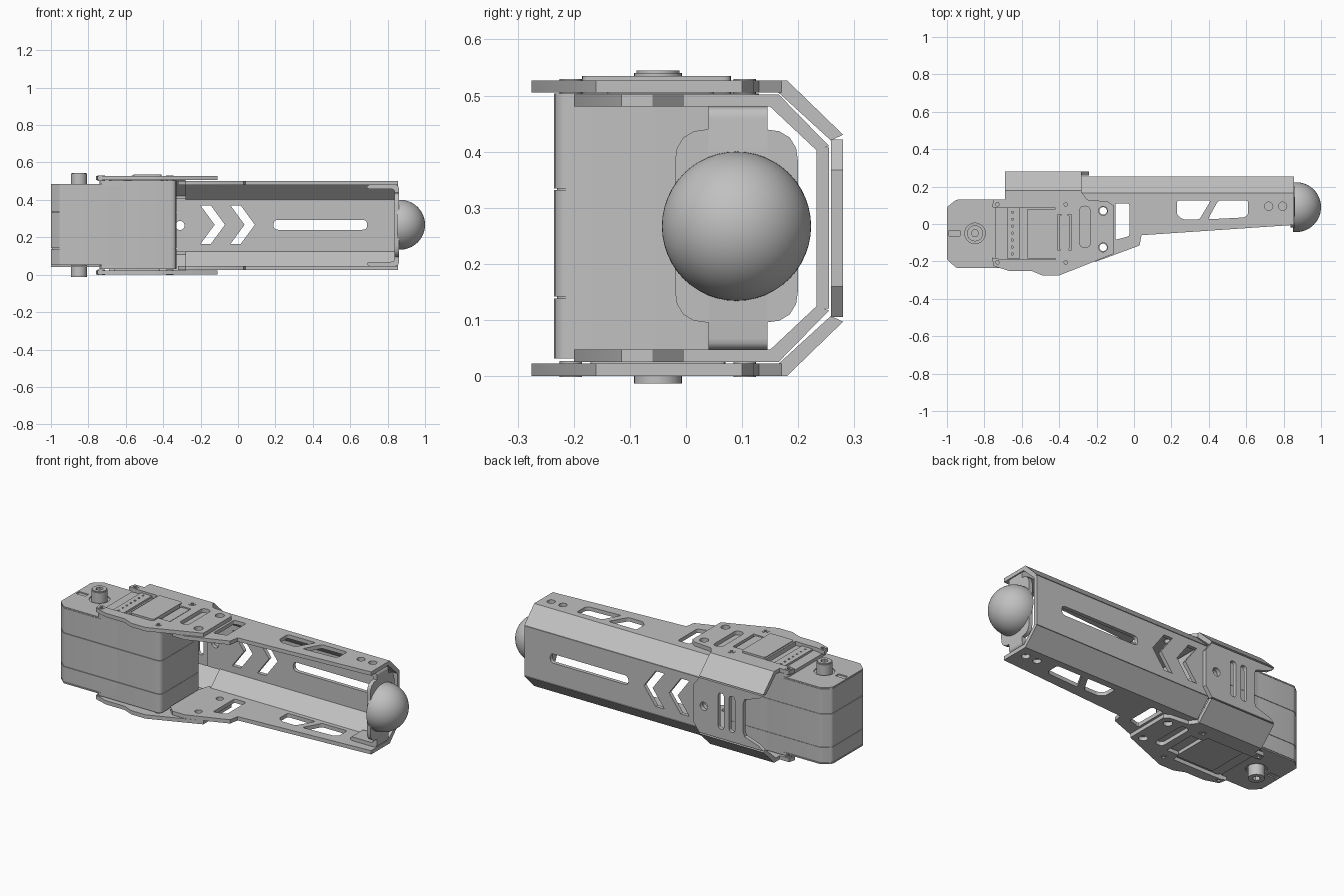
import bpy
import bmesh
import math
from mathutils import Vector, Matrix

default_cube = bpy.data.objects.get("Cube")
if default_cube:
    bpy.data.objects.remove(default_cube, do_unlink=True)

# Single neutral grey used for every part
grey = bpy.data.materials.new("neutral_grey")
grey.use_nodes = True
grey.diffuse_color = (0.53, 0.53, 0.53, 1)
for node in grey.node_tree.nodes:
    if node.type == 'BSDF_PRINCIPLED':
        node.inputs["Base Color"].default_value = grey.diffuse_color

MIRROR_HEIGHT = 0.527   # z and MIRROR_HEIGHT - z are mirror partners


def finish(name, mesh):
    mesh.materials.clear()
    mesh.materials.append(grey)
    for polygon in mesh.polygons:
        polygon.use_smooth = True
    mesh.set_sharp_from_angle(angle=math.radians(30))
    obj = bpy.data.objects.new(name, mesh)
    bpy.context.collection.objects.link(obj)
    return obj


def fillet(points, radius, steps=4):
    """Round every corner of a closed outline."""
    points = [Vector(p) for p in points]
    if not radius:
        return points
    rounded = []
    for i, corner in enumerate(points):
        before = points[i - 1] - corner
        after = points[(i + 1) % len(points)] - corner
        start = corner + before.normalized() * min(radius, before.length * 0.45)
        end = corner + after.normalized() * min(radius, after.length * 0.45)
        for k in range(steps + 1):
            t = k / steps
            rounded.append(start * (1 - t) ** 2 + corner * (2 * t * (1 - t)) + end * t ** 2)
    return rounded


def rect(left, right, low, high):
    return [(left, low), (right, low), (right, high), (left, high)]


def circle(u, v, radius, sides=24):
    turn = math.tau / sides
    return [(u + radius * math.cos(i * turn), v + radius * math.sin(i * turn)) for i in range(sides)]


AXES = {
    'x': Matrix(((0, 0, 1), (1, 0, 0), (0, 1, 0))),
    'y': Matrix(((1, 0, 0), (0, 0, -1), (0, 1, 0))),
    'z': Matrix.Identity(3),
}


def plate(name, outline, low, high, axis='z', holes=(), radius=0.0):
    """Extrude a flat outline with holes between two positions on an axis."""
    curve = bpy.data.curves.new(name, 'CURVE')
    curve.dimensions = '2D'
    curve.fill_mode = 'BOTH'
    curve.extrude = (high - low) / 2
    for loop in [fillet(outline, radius), *holes]:
        spline = curve.splines.new('POLY')
        spline.points.add(len(loop) - 1)
        for point, place in zip(spline.points, loop):
            point.co = (place[0], place[1], 0, 1)
        spline.use_cyclic_u = True
    helper = bpy.data.objects.new(name + "_outline", curve)
    bpy.context.collection.objects.link(helper)
    graph = bpy.context.evaluated_depsgraph_get()
    mesh = bpy.data.meshes.new_from_object(helper.evaluated_get(graph))
    bpy.data.objects.remove(helper, do_unlink=True)
    middle = (low + high) / 2
    offset = Vector([middle if letter == axis else 0 for letter in 'xyz'])
    bm = bmesh.new()
    bm.from_mesh(mesh)
    for vert in bm.verts:
        vert.co = AXES[axis] @ vert.co + offset
    bmesh.ops.remove_doubles(bm, verts=bm.verts, dist=0.0001)
    bmesh.ops.recalc_face_normals(bm, faces=bm.faces)
    bm.to_mesh(mesh)
    bm.free()
    return finish(name, mesh)


def both_sides(name, outline, low, high, **options):
    """Horizontal plate on the top and its mirror on the bottom."""
    plate("top_" + name, outline, low, high, **options)
    plate("bottom_" + name, outline, MIRROR_HEIGHT - high, MIRROR_HEIGHT - low, **options)


def bends(name, strip, left, right):
    """Sloped strips joining the side plates to the back wall."""
    plate("top_" + name, strip, left, right, axis='x')
    lower = [(y, MIRROR_HEIGHT - z) for y, z in strip]
    plate("bottom_" + name, lower, left, right, axis='x')


# Motor housing: three stacked layers separated by fine seams
rear_outline = [(-1, -.19), (-.95, -.235), (-.6, -.235), (-.6, .13), (-.95, .13), (-1, .09)]
main_outline = rect(-.74, -.33, -.235, .13)
seams = [.14, .333]
for label, outline, floor, roof, corner in (
        ("rear_housing", rear_outline, .05, .478, .01),
        ("main_housing", main_outline, .03, .505, .03)):
    levels = [floor, *seams, roof]
    for i, layer in enumerate(("lower", "middle", "upper")):
        plate(f"{layer}_{label}", outline, levels[i] + .0015, levels[i + 1] - .0015, radius=corner)
    inner = [(x * .99 - .005, y * .98) for x, y in outline]
    plate(label + "_core", inner, floor + .01, roof - .01, radius=corner)

# Rear caps with a key slot, and the output shafts
key_slot = rect(-.99, -.93, -.065, -.035)
shaft_ring = circle(-.85, -.05, .055)
both_sides("rear_cap", rear_outline, .478, .485, holes=[key_slot, shaft_ring], radius=.01)
both_sides("shaft", circle(-.85, -.05, .043), .46, .54, holes=[circle(-.85, -.05, .02, 6)])
plate("shaft_cap", circle(-.85, -.05, .038), .54, .545, holes=[circle(-.85, -.05, .02, 6)])

# Cover panels seen through the bracket windows
plate("top_cover", rect(-.56, -.41, -.185, .08), .5, .535, radius=.015)
plate("top_cover_ridge", rect(-.57, -.55, -.185, .08), .5, .53)
plate("connector_strip", rect(-.68, -.61, -.185, .085), .5, .515,
      holes=[circle(-.65, -.16 + i * .037, .006, 8) for i in range(7)])
plate("connector_block", rect(-.4, -.345, -.14, .05), .5, .52, radius=.015)
plate("bottom_cover", rect(-.66, -.42, -.17, .07), .012, .035, radius=.01)

# Outer bracket: side plates wrapped round the motor
bracket_side = [
    (-.69, .17), (-.69, .13), (-.75, .13), (-.76, .09), (-.70, .085), (-.42, .085),
    (-.41, .05), (-.335, .05), (-.335, -.14), (-.41, -.14), (-.42, -.19), (-.70, -.19),
    (-.76, -.18), (-.75, -.225), (-.67, -.25), (-.55, -.25), (-.49, -.275), (-.40, -.275),
    (-.11, -.16), (-.11, .1), (-.14, .12), (-.25, .13), (-.28, .17)]
screw_spots = [(x, y) for x in (-.73, -.365) for y in (-.205, .105)]
bracket_holes = [circle(x, y, .012, 12) for x, y in screw_spots]
bracket_holes += [circle(-.165, y, .024) for y in (-.125, .07)]
bracket_holes.append(fillet(rect(-.29, -.235, -.125, .095), .025))
both_sides("bracket_side", bracket_side, .505, .527, holes=bracket_holes)
for x, y in screw_spots:
    both_sides("bracket_screw", circle(x, y, .02, 16), .5, .529, holes=[circle(x, y, .01, 6)])

# Outer bracket: bends and slotted back wall
bends("bracket_bend", [(.165, .505), (.17, .527), (.18, .527), (.28, .43), (.258, .42)], -.69, -.28)
bracket_back = [
    (-.69, .105), (-.28, .105), (-.24, .16), (-.24, .367), (-.28, .422), (-.69, .422),
    (-.66, .40), (-.57, .37), (-.56, .34), (-.56, .187), (-.57, .157), (-.66, .127)]
wall_holes = [fillet(rect(x - .018, x + .018, .16, .367), .016) for x in (-.49, -.42)]
wall_holes.append(circle(-.31, .263, .024))
plate("bracket_back", bracket_back, .258, .28, axis='y', holes=wall_holes)

# Long link: tapered side plates with windows
link_side = [
    (-.3, .16), (-.32, .1), (-.32, -.16), (-.28, -.2), (-.2, -.2), (.03, -.115),
    (.04, -.06), (.855, -.005), (.855, .16)]
link_windows = [
    [(-.1, .11), (-.025, .11), (-.025, -.065), (-.1, -.085)],
    [(.23, .125), (.41, .125), (.35, .025), (.26, .025), (.23, .05)],
    [(.45, .125), (.61, .125), (.61, .05), (.59, .035), (.395, .025)]]
link_holes = [fillet(window, .012) for window in link_windows]
link_holes += [circle(x, .095, .022) for x in (.72, .795)]
link_holes += [circle(-.165, y, .02) for y in (-.125, .07)]
both_sides("link_side", link_side, .48, .502, holes=link_holes)

# Long link: bends and back wall with chevrons and a slot
bends("link_bend", [(.15, .48), (.155, .502), (.165, .502), (.255, .41), (.233, .402)], -.28, .855)
chevron = [(-.2, .37), (-.145, .37), (-.07, .267), (-.145, .165), (-.2, .165), (-.125, .267)]
wall_holes = [[(x + shift, z) for x, z in chevron] for shift in (0, .16)]
wall_holes.append(fillet(rect(.19, .69, .24, .293), .025))
wall_holes.append(circle(-.31, .263, .024))
plate("link_back", rect(-.36, .855, .12, .407), .233, .255, axis='y', holes=wall_holes)

# Foot holder: bent strap, face plate and fasteners
strap = [(.69, .48), (.86, .48), (.86, .047), (.69, .047), (.69, .069), (.838, .069),
         (.838, .458), (.69, .458)]
plate("foot_strap", strap, -.145, -.04, axis='y', radius=.02).location.y = .185
plate("foot_plate", rect(-.02, .2, .095, .44), .838, .86, axis='x', radius=.06)

# Rounded foot
bm = bmesh.new()
bmesh.ops.create_uvsphere(bm, u_segments=48, v_segments=32, radius=.133)
bmesh.ops.rotate(bm, verts=bm.verts, matrix=Matrix.Rotation(math.pi / 2, 3, 'Y'))
bmesh.ops.translate(bm, verts=bm.verts, vec=(.867, .09, .267))
cut = bmesh.ops.bisect_plane(bm, geom=bm.verts[:] + bm.edges[:] + bm.faces[:],
                             plane_co=(.85, 0, 0), plane_no=(1, 0, 0), clear_inner=True)
rim = [item for item in cut["geom_cut"] if isinstance(item, bmesh.types.BMEdge)]
bmesh.ops.contextual_create(bm, geom=rim)
foot_mesh = bpy.data.meshes.new("rounded_foot")
bm.to_mesh(foot_mesh)
bm.free()
finish("rounded_foot", foot_mesh)
